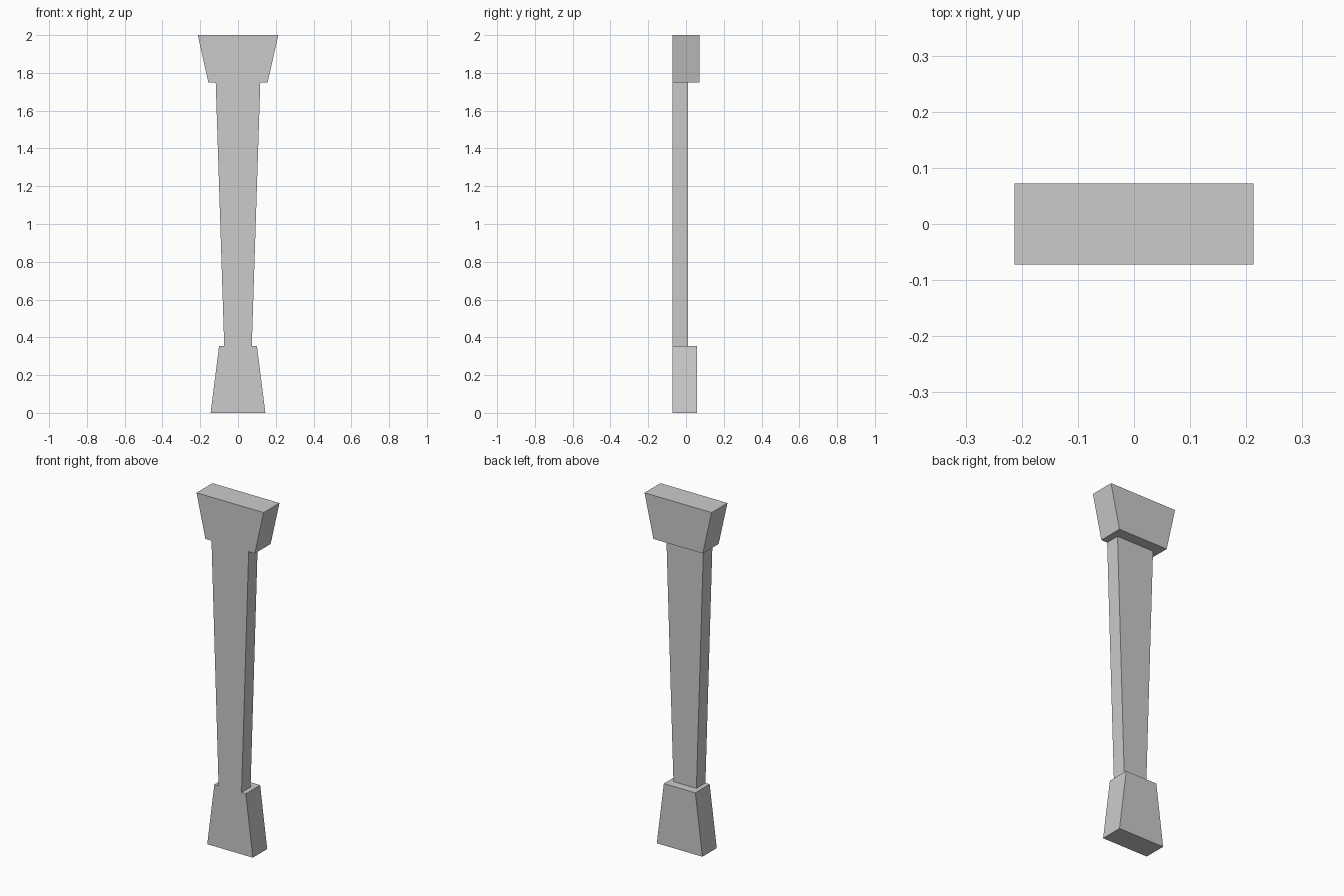
import bpy, bmesh

if "Cube" in bpy.data.objects:
    bpy.data.objects.remove(bpy.data.objects["Cube"])

FRONT, SHAFT_BACK, BASE_BACK, CAP_BACK = -0.072, 0.01, 0.058, 0.072

bm = bmesh.new()


def pair(x, z):
    """Mirrored left and right points on the front plane."""
    return [bm.verts.new((s * x, FRONT, z)) for s in (-1, 1)]


def extrude_to(faces, y):
    """Extrude faces backwards, return the moved faces."""
    out = bmesh.ops.extrude_face_region(bm, geom=faces)["geom"]
    for v in (g for g in out if isinstance(g, bmesh.types.BMVert)):
        v.co.y = y
    return [g for g in out if isinstance(g, bmesh.types.BMFace)]


# Front silhouette: flared base, tapered shaft, flared capital
foot = pair(0.145, 0.0)
base_top = pair(0.10, 0.355)
shaft_low = pair(0.073, 0.355)
shaft_high = pair(0.118, 1.75)
cap_low = pair(0.157, 1.75)
cap_top = pair(0.213, 2.0)


def outline(*pairs):
    """Closed face going up the right side and down the left."""
    return bm.faces.new([p[1] for p in pairs] + [p[0] for p in reversed(pairs)])


front = [outline(foot, base_top, shaft_low),
         outline(shaft_low, shaft_high),
         outline(shaft_high, cap_low, cap_top)]

# Common depth, then push base and capital further back
backs = extrude_to(front, SHAFT_BACK)
base = [f for f in backs if f.calc_center_median().z < 0.36]
capital = [f for f in backs if f.calc_center_median().z > 1.7]
extrude_to(base, BASE_BACK)
extrude_to(capital, CAP_BACK)

bmesh.ops.recalc_face_normals(bm, faces=bm.faces[:])
mesh = bpy.data.meshes.new("pilaster")
bm.to_mesh(mesh)
bm.free()
bpy.context.collection.objects.link(bpy.data.objects.new("pilaster", mesh))
